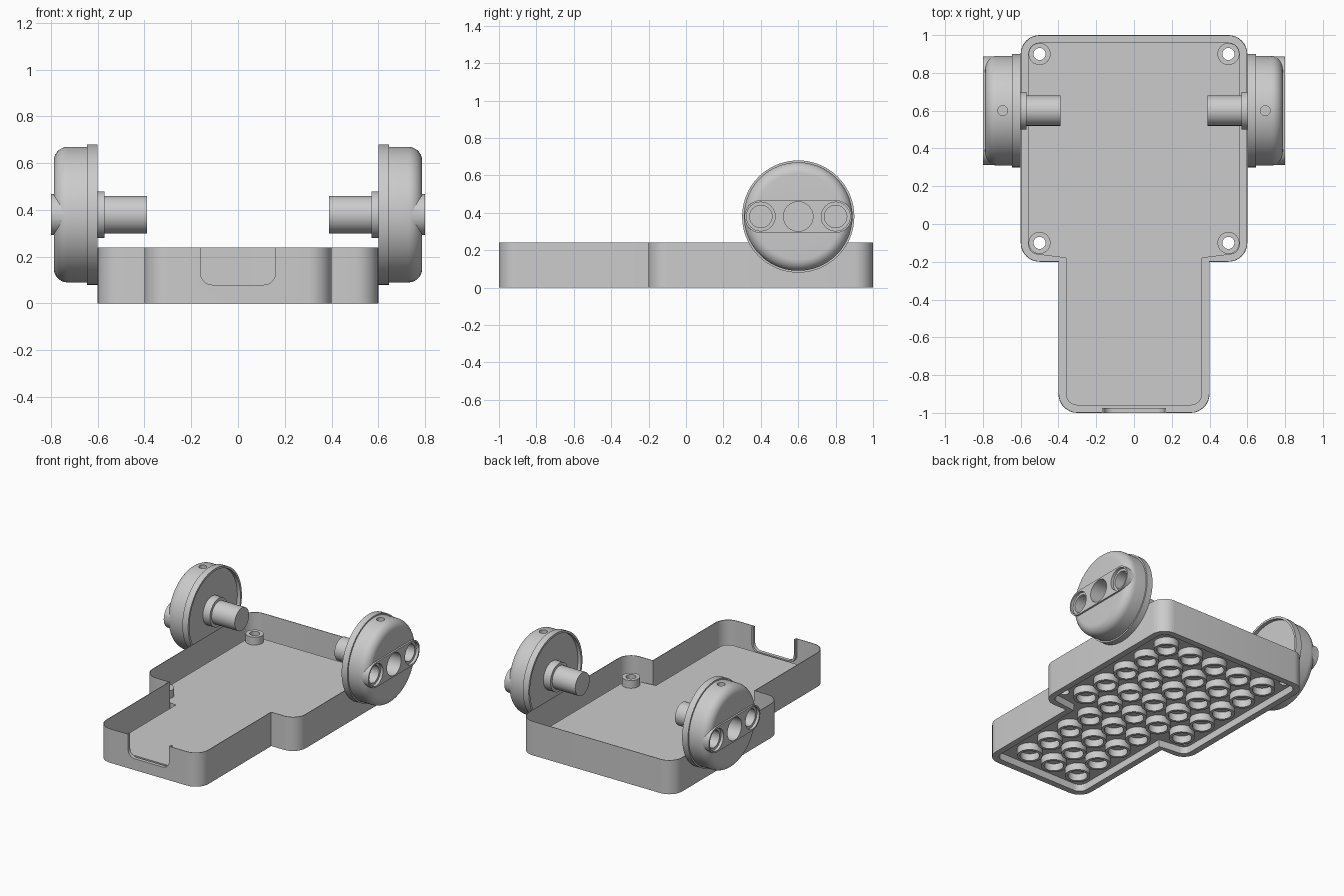
import bpy, bmesh, math
from mathutils import Vector, Matrix

cube = bpy.data.objects.get("Cube")
if cube:
    bpy.data.objects.remove(cube, do_unlink=True)

GREY = (0.6, 0.6, 0.6, 1)
grey = bpy.data.materials.new("plain grey")
grey.use_nodes = True
grey.diffuse_color = GREY
grey.node_tree.nodes["Principled BSDF"].inputs["Base Color"].default_value = GREY

X, Z = Vector((1, 0, 0)), Vector((0, 0, 1))


def add_object(name, mesh):
    mesh.materials.clear()
    mesh.materials.append(grey)
    obj = bpy.data.objects.new(name, mesh)
    bpy.context.scene.collection.objects.link(obj)
    return obj


def finish(name, bm):
    bmesh.ops.recalc_face_normals(bm, faces=bm.faces)
    mesh = bpy.data.meshes.new(name)
    bm.to_mesh(mesh)
    bm.free()
    return add_object(name, mesh)


def lathe(name, profile, places, axis=Z, steps=32, ring=False):
    """Turn a (height, radius) profile about an axis at each place."""
    bm = bmesh.new()
    side = X if axis == Z else Z
    for place in places:
        base = Vector(place)
        verts = [bm.verts.new(base + axis * h + side * r) for h, r in profile]
        pairs = list(zip(verts, verts[1:]))
        if ring:
            pairs.append((verts[-1], verts[0]))
        edges = [bm.edges.new(p) for p in pairs]
        bmesh.ops.spin(bm, geom=verts + edges, cent=base, axis=axis,
                       angle=math.tau, steps=steps)
    bmesh.ops.remove_doubles(bm, verts=bm.verts, dist=0.0001)
    return finish(name, bm)


def rounded(corners, segments=8):
    """Polygon from (x, y, radius) corners with rounded corners."""
    out = []
    for i, (x, y, r) in enumerate(corners):
        p = Vector((x, y, 0))
        if r == 0:
            out.append(p)
            continue
        before, after = corners[i - 1], corners[(i + 1) % len(corners)]
        d1 = (Vector((before[0], before[1], 0)) - p).normalized()
        d2 = (Vector((after[0], after[1], 0)) - p).normalized()
        half = d1.angle(d2) / 2
        centre = p + (d1 + d2).normalized() * r / math.sin(half)
        a = (p + d1 * r / math.tan(half) - centre).normalized()
        b = (p + d2 * r / math.tan(half) - centre).normalized()
        out += [centre + a.slerp(b, k / segments).normalized() * r
                for k in range(segments + 1)]
    return out


def symmetric(half):
    return half + [(-x, y, r) for x, y, r in reversed(half)]


def prism(name, outline, low, high, place=lambda p, h: (p.x, p.y, h)):
    bm = bmesh.new()
    face = bm.faces.new([bm.verts.new(place(p, low)) for p in outline])
    shift = Vector(place(outline[0], high)) - Vector(place(outline[0], low))
    new = bmesh.ops.extrude_face_region(bm, geom=[face], use_keep_orig=True)
    verts = [g for g in new["geom"] if isinstance(g, bmesh.types.BMVert)]
    bmesh.ops.translate(bm, verts=verts, vec=shift)
    return finish(name, bm)


def combine(obj, others, operation="DIFFERENCE"):
    """Apply booleans and discard the helper objects."""
    for other in others:
        other.hide_render = True
        mod = obj.modifiers.new("bool", "BOOLEAN")
        mod.operation, mod.solver, mod.object = operation, "EXACT", other
    graph = bpy.context.evaluated_depsgraph_get()
    mesh = bpy.data.meshes.new_from_object(obj.evaluated_get(graph))
    obj.modifiers.clear()
    obj.data = mesh
    mesh.materials.clear()
    mesh.materials.append(grey)
    for other in others:
        bpy.data.objects.remove(other, do_unlink=True)


def smooth(obj):
    mesh = obj.data
    mesh.polygons.foreach_set("use_smooth", [True] * len(mesh.polygons))
    mesh.set_sharp_from_angle(angle=math.radians(30))


# Outlines of the tray wall and of its floor plate, inset by d
FLOOR, UNDER, TOP, SKIN = 0.08, 0.05, 0.24, 0.004


def outer(d):
    return rounded(symmetric([(0.4 - d, d - 1, 0.1 - d), (0.4 - d, d - 0.2, 0),
                              (0.6 - d, d - 0.2, 0.1 - d), (0.6 - d, 1 - d, 0.1 - d)]))


def inner(d):
    return rounded(symmetric([(0.36 - d, d - 0.96, 0.06 - d), (0.36 - d, d - 0.18, 0),
                              (0.56 - d, d - 0.155, 0.055 - d), (0.56 - d, 0.96 - d, 0.06 - d)]))


def notch(name, half, bottom, top, front, back):
    shape = rounded(symmetric([(half, bottom, 0.05), (half, top, 0)]))
    return prism(name, shape, front, back, lambda p, h: (p.x, h, p.y))


# Thin tray wall with a bottom rim and a front notch
wall = prism("tray_wall", outer(0), 0, TOP)
combine(wall, [
    prism("cavity_cutter", outer(SKIN), SKIN, 0.3),
    prism("opening_cutter", inner(0), -0.1, 0.1),
    notch("notch_cutter", 0.17, 0.07, 0.3, -1.1, -0.9),
])
smooth(wall)

# Lip around the notch
lip = notch("notch_lip", 0.17, 0.07, TOP, -1, -0.975)
combine(lip, [notch("lip_cutter", 0.16, FLOOR, 0.3, -1.1, -0.9)])
smooth(lip)

# Floor plate, hollow underneath, with screw holes
posts = [(x, y, 0) for x in (-0.5, 0.5) for y in (-0.1, 0.9)]
plate = prism("tray_floor", inner(0), 0, FLOOR)
combine(plate, [
    prism("underside_cutter", inner(SKIN), -0.1, UNDER),
    lathe("hole_cutter", [(-0.1, 0), (-0.1, 0.032), (0.2, 0.032), (0.2, 0)], posts),
])
smooth(plate)

# Screw posts in the wide half
smooth(lathe("screw_posts", [(0.06, 0.032), (0.06, 0.058), (0.135, 0.058), (0.135, 0.032)],
             posts, ring=True))

# Gripping tubes under the floor
spots = [(i * 0.2, j * 0.2, 0) for i in range(-2, 3) for j in range(5)]
spots += [(i * 0.2, j * 0.2, 0) for i in range(-1, 2) for j in range(-4, 0)]
smooth(lathe("underside_tubes", [(0, 0.062), (0, 0.081), (0.055, 0.081), (0.055, 0.062)],
             spots, ring=True))

# Wheel: flange with a shallow recess inside, and a domed body
hub = (0, 0.6, 0.38)
dome = [(0.728 + 0.06 * math.sin(a), 0.23 + 0.06 * math.cos(a))
        for a in (k * math.pi / 16 for k in range(9))]
wheel = lathe("left_wheel", [(0.625, 0), (0.625, 0.285), (0.6, 0.285), (0.6, 0.3),
                             (0.645, 0.3), (0.645, 0.29)] + dome + [(0.788, 0)], [hub], X, 72)

# Three-hole bar set across the wheel face
bar_shape = rounded([(-0.287, -0.088, 0.0879), (0.287, -0.088, 0.0879),
                     (0.287, 0.088, 0.0879), (-0.287, 0.088, 0.0879)], 12)
bar = prism("bar", bar_shape, 0.68, 0.8, lambda p, h: (h, 0.6 + p.x, 0.38 + p.y))
combine(wheel, [bar], "UNION")
ends = [(0, 0.4, 0.38), (0, 0.8, 0.38)]
combine(wheel, [
    lathe("end_hole_cutter", [(0.68, 0), (0.68, 0.06), (0.78, 0.06), (0.78, 0.077),
                              (0.9, 0.077), (0.9, 0)], ends, X),
    lathe("middle_hole_cutter", [(0.68, 0), (0.68, 0.079), (0.9, 0.079), (0.9, 0)], [hub], X),
    lathe("pin_hole_cutter", [(0.5, 0), (0.5, 0.026), (0.8, 0.026), (0.8, 0)],
          [(0.695, 0.6, 0)], Z, 24),
])
smooth(wheel)

# Axle stub with collar
axle = lathe("left_axle", [(0.39, 0), (0.39, 0.08), (0.57, 0.08), (0.57, 0.1),
                           (0.635, 0.1), (0.635, 0)], [hub], X, 48)
smooth(axle)

# Mirrored wheel and axle
for part in (wheel, axle):
    mesh = part.data.copy()
    mesh.transform(Matrix.Scale(-1, 4, X))
    mesh.flip_normals()
    add_object(part.name.replace("left", "right"), mesh)
